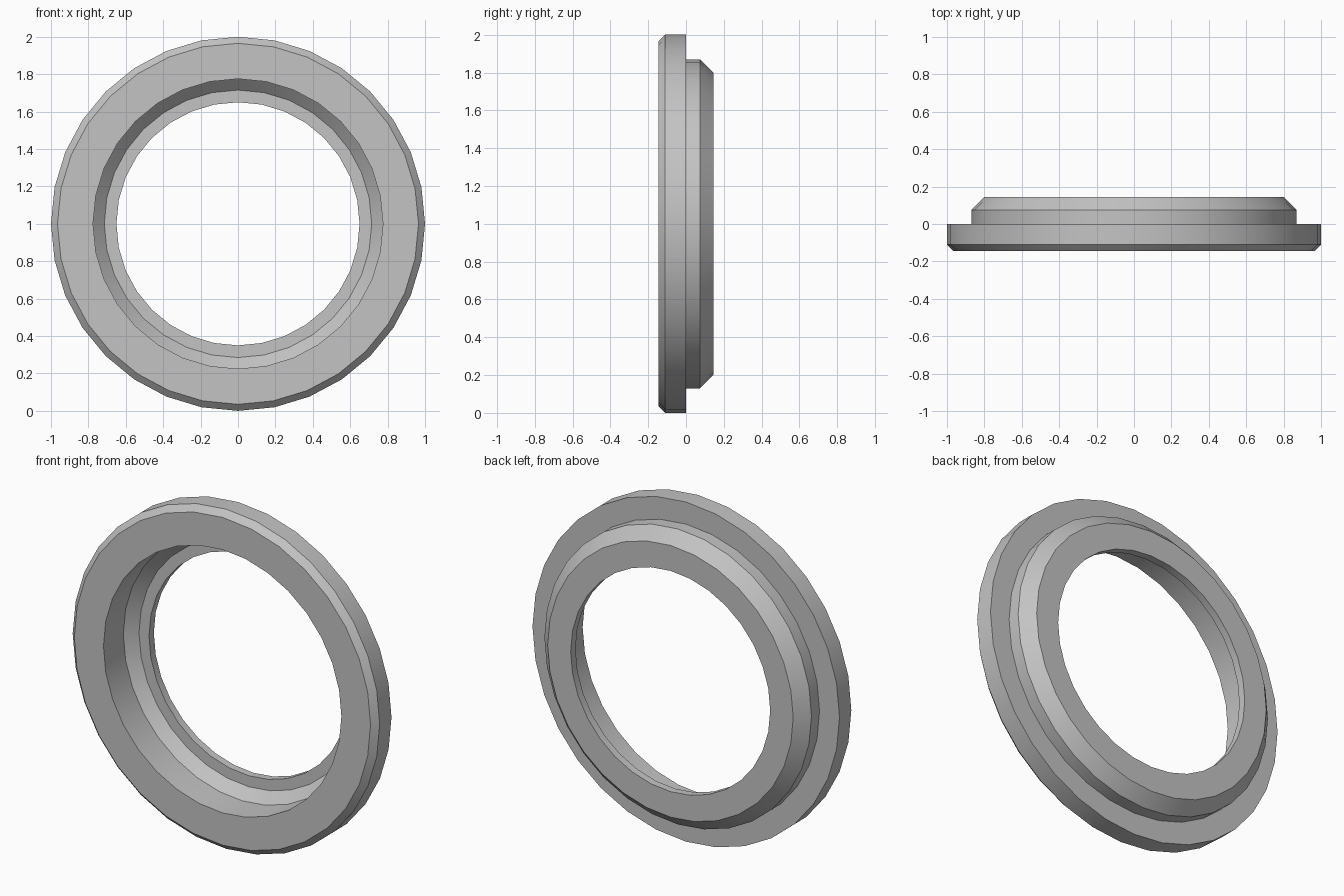
import bpy, bmesh, math

cube = bpy.data.objects.get("Cube")
if cube:
    bpy.data.objects.remove(cube)

SEGMENTS = 32

# Flat grey material
grey = bpy.data.materials.new("grey")
grey.use_nodes = True
color = (0.55, 0.55, 0.55, 1)
grey.diffuse_color = color
grey.node_tree.nodes["Principled BSDF"].inputs["Base Color"].default_value = color

# Closed cross-section as (radius, depth): outer flange, back collar, stepped bore
profile = [
    (0.775, -0.145), (0.965, -0.145), (1.0, -0.11), (1.0, 0.0),
    (0.87, 0.0), (0.87, 0.075), (0.80, 0.145),
    (0.65, 0.145), (0.65, 0.10), (0.715, 0.10), (0.775, 0.04),
]

# Turn the cross-section about the depth axis
bm = bmesh.new()
rings = []
for i in range(SEGMENTS):
    a = math.tau * i / SEGMENTS
    rings.append([bm.verts.new((r * math.cos(a), y, 1 + r * math.sin(a)))
                  for r, y in profile])
for i, ring in enumerate(rings):
    following = rings[(i + 1) % SEGMENTS]
    for j in range(len(profile)):
        k = (j + 1) % len(profile)
        bm.faces.new((ring[j], ring[k], following[k], following[j]))
bmesh.ops.recalc_face_normals(bm, faces=bm.faces)

mesh = bpy.data.meshes.new("flanged_ring")
bm.to_mesh(mesh)
bm.free()
mesh.materials.append(grey)
flanged_ring = bpy.data.objects.new("flanged_ring", mesh)
bpy.context.collection.objects.link(flanged_ring)

# Smooth around the ring, crisp at the steps and chamfers
bpy.ops.object.select_all(action='DESELECT')
flanged_ring.select_set(True)
bpy.context.view_layer.objects.active = flanged_ring
bpy.ops.object.shade_smooth_by_angle(angle=math.radians(30))
